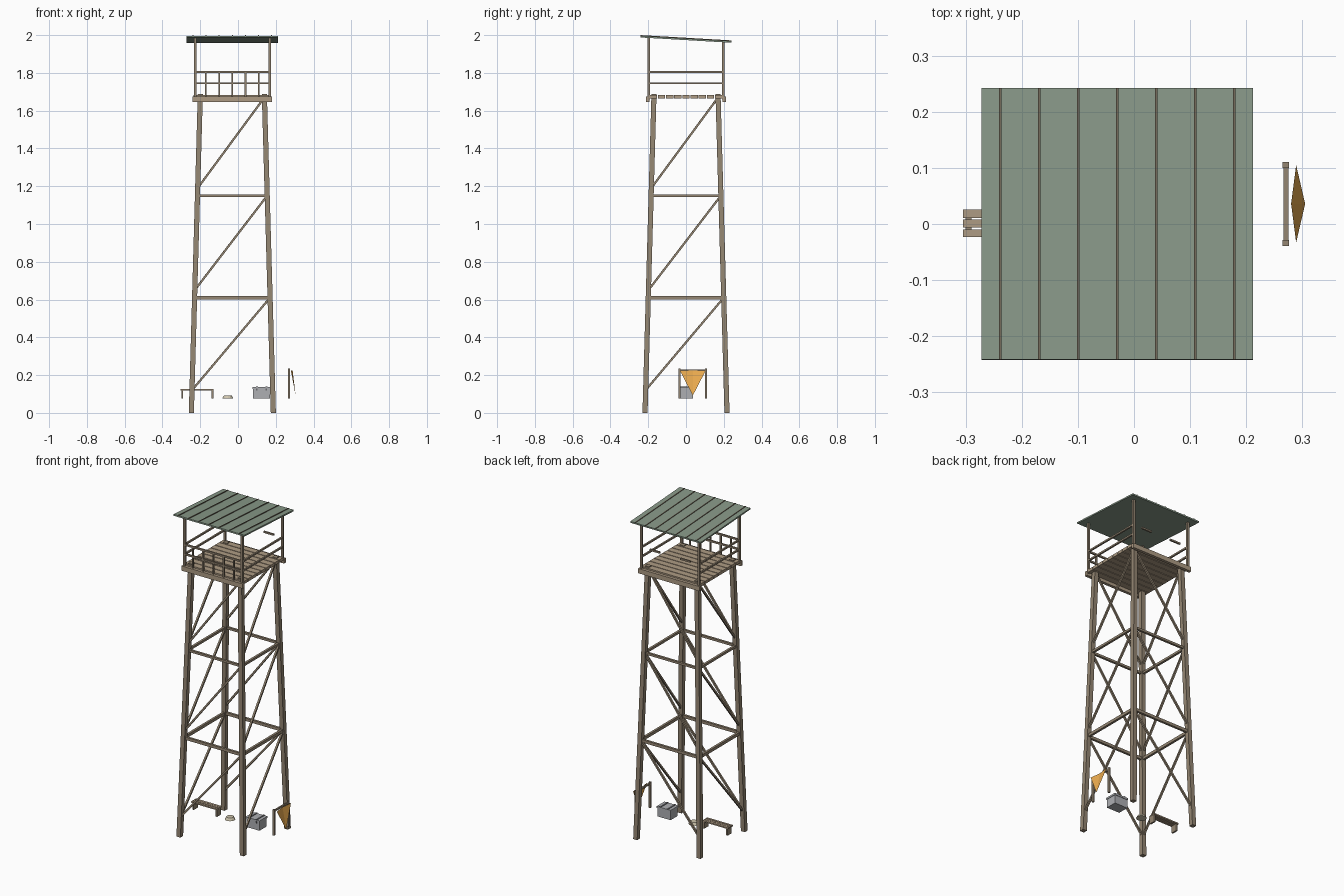
import bpy, bmesh, math
from mathutils import Vector

if "Cube" in bpy.data.objects:
    bpy.data.objects.remove(bpy.data.objects["Cube"])

CX = -0.03  # tower axis


def mat(name, c):
    m = bpy.data.materials.new(name)
    m.diffuse_color = (*c, 1)
    m.use_nodes = True
    m.node_tree.nodes["Principled BSDF"].inputs["Base Color"].default_value = m.diffuse_color
    return m


WOOD = mat("weathered_wood", (0.30, 0.24, 0.17))
PALE = mat("pale_wood", (0.42, 0.33, 0.23))
ROOF = mat("green_metal", (0.25, 0.32, 0.25))
RIB = mat("rib_brown", (0.17, 0.14, 0.10))
ORANGE = mat("orange_cloth", (0.85, 0.42, 0.08))
CREAM = mat("cream", (0.62, 0.56, 0.42))
STEEL = mat("grey_metal", (0.42, 0.43, 0.45))
DARK = mat("dark_metal", (0.15, 0.15, 0.16))


def mesh(name, verts, faces, m):
    me = bpy.data.meshes.new(name)
    me.from_pydata(verts, [], faces)
    bm = bmesh.new()
    bm.from_mesh(me)
    bmesh.ops.recalc_face_normals(bm, faces=bm.faces)
    bm.to_mesh(me)
    bm.free()
    me.materials.append(m)
    ob = bpy.data.objects.new(name, me)
    bpy.context.collection.objects.link(ob)
    return ob


BOX = [(0, 1, 3, 2), (4, 6, 7, 5), (0, 4, 5, 1), (2, 3, 7, 6), (0, 2, 6, 4), (1, 5, 7, 3)]


def box(name, x, y, z, m):
    # axis-aligned box from (min, max) ranges
    return mesh(name, [(a, b, c) for a in x for b in y for c in z], BOX, m)


def beam(name, p, q, w, h, m):
    # square-section bar between two points
    p, q = Vector(p), Vector(q)
    d = (q - p).normalized()
    up = Vector((0, 1, 0)) if abs(d.z) > 0.95 else Vector((0, 0, 1))
    s = d.cross(up).normalized()
    u = s.cross(d)
    vs = [e + s * i * w / 2 + u * j * h / 2 for e in (p, q) for i in (-1, 1) for j in (-1, 1)]
    return mesh(name, vs, BOX, m)


def half(z):
    # leg distance from the axis at height z
    return 0.217 - 0.047 * z / 1.67


def on_leg(sx, sy, z):
    return (CX + sx * half(z), sy * half(z), z)


# Four tapering legs, cut level at the ends
for sx in (-1, 1):
    for sy in (-1, 1):
        t = 0.0135
        vs = [(CX + sx * half(z) + i * t, sy * half(z) + j * t, z)
              for z in (0, 1.687) for i in (-1, 1) for j in (-1, 1)]
        mesh("leg", vs, BOX, WOOD)

# Horizontal girts and diagonal braces on each side
for s in (-1, 1):
    for z, h in ((0.61, 0.018), (1.15, 0.014)):
        beam("girt_x", on_leg(-1, s, z), on_leg(1, s, z), 0.014, h, WOOD)
        beam("girt_y", on_leg(s, -1, z), on_leg(s, 1, z), 0.014, h, WOOD)
    for a, b in ((0.12, 0.61), (0.65, 1.15), (1.19, 1.67)):
        beam("brace_x", on_leg(-1, s, a), on_leg(1, s, b), 0.011, 0.011, WOOD)
        beam("brace_y", on_leg(s, -1, a), on_leg(s, 1, b), 0.011, 0.011, WOOD)

# Deck planks and rim boards
N = 9
step = 0.39 / N
for i in range(N):
    y = -0.195 + step * (i + 0.5)
    box("deck_plank", (CX - 0.205, CX + 0.205), (y - step * 0.45, y + step * 0.45), (1.664, 1.682), PALE)
for s in (-1, 1):
    y = s * 0.203
    box("rim_board", (CX - 0.21, CX + 0.21), (y - 0.009, y + 0.009), (1.645, 1.674), PALE)

# Roof posts
for sx in (-1, 1):
    for s in (-1, 1):
        beam("roof_post", (CX + sx * 0.197, s * 0.197, 1.66),
             (CX + sx * 0.197, s * 0.197, 1.978 - s * 0.008), 0.013, 0.013, WOOD)

# Rails on the front and sides, short stubs at the open back
for z in (1.745, 1.804):
    beam("front_rail", (CX - 0.197, -0.197, z), (CX + 0.197, -0.197, z), 0.01, 0.01, WOOD)
    for s in (-1, 1):
        beam("side_rail", (CX + s * 0.197, -0.197, z), (CX + s * 0.197, 0.197, z), 0.01, 0.01, WOOD)
for s in (-1, 1):
    x = CX + s * 0.104
    beam("back_rail_stub", (x - 0.035, 0.197, 1.804), (x + 0.035, 0.197, 1.804), 0.01, 0.01, WOOD)
for i in range(-2, 3):
    x = CX + i * 0.07
    beam("baluster", (x, -0.197, 1.67), (x, -0.197, 1.804), 0.009, 0.009, WOOD)

# Sloping roof sheet with seven ribs
F, B = (-0.242, 1.992), (0.242, 1.964)
beam("roof_sheet", (CX, *F), (CX, *B), 0.484, 0.009, ROOF)
for i in range(-3, 4):
    x = CX + i * 0.0695
    beam("roof_rib", (x, F[0], F[1] + 0.005), (x, B[0], B[1] + 0.005), 0.005, 0.006, RIB)

# Bench: three slats on two plate legs
for y, w in ((-0.0165, 0.013), (0.001, 0.014), (0.018, 0.015)):
    box("bench_slat", (-0.305, -0.13), (y - w / 2, y + w / 2), (0.118, 0.126), PALE)
for x in (-0.295, -0.135):
    box("bench_leg", (x - 0.005, x + 0.005), (-0.019, 0.021), (0.075, 0.118), WOOD)

# Low round pad
bpy.ops.mesh.primitive_cone_add(vertices=12, radius1=0.03, radius2=0.021, depth=0.016,
                                location=(-0.054, 0, 0.083))
pad = bpy.context.object
pad.name = "round_pad"
pad.data.materials.append(CREAM)

# Storage chest with lid, straps, latches and handle
box("chest_body", (0.08, 0.17), (-0.033, 0.037), (0.075, 0.127), STEEL)
box("chest_lid", (0.077, 0.173), (-0.036, 0.04), (0.127, 0.138), STEEL)
for x in (0.1, 0.15):
    box("chest_strap", (x - 0.005, x + 0.005), (-0.037, 0.041), (0.136, 0.141), DARK)
    box("chest_latch", (x - 0.004, x + 0.004), (-0.037, -0.033), (0.118, 0.13), DARK)

# Two-post frame with hanging folded pennant
for y in (-0.034, 0.105):
    box("frame_post", (0.265, 0.276), (y - 0.0055, y + 0.0055), (0.075, 0.235), WOOD)
box("frame_bar", (0.266, 0.275), (-0.034, 0.105), (0.22, 0.23), WOOD)
mesh("pennant", [(0.289, -0.033, 0.225), (0.28, 0.036, 0.225), (0.289, 0.105, 0.225), (0.305, 0.036, 0.092)],
     [(0, 1, 3), (1, 2, 3)], ORANGE)
